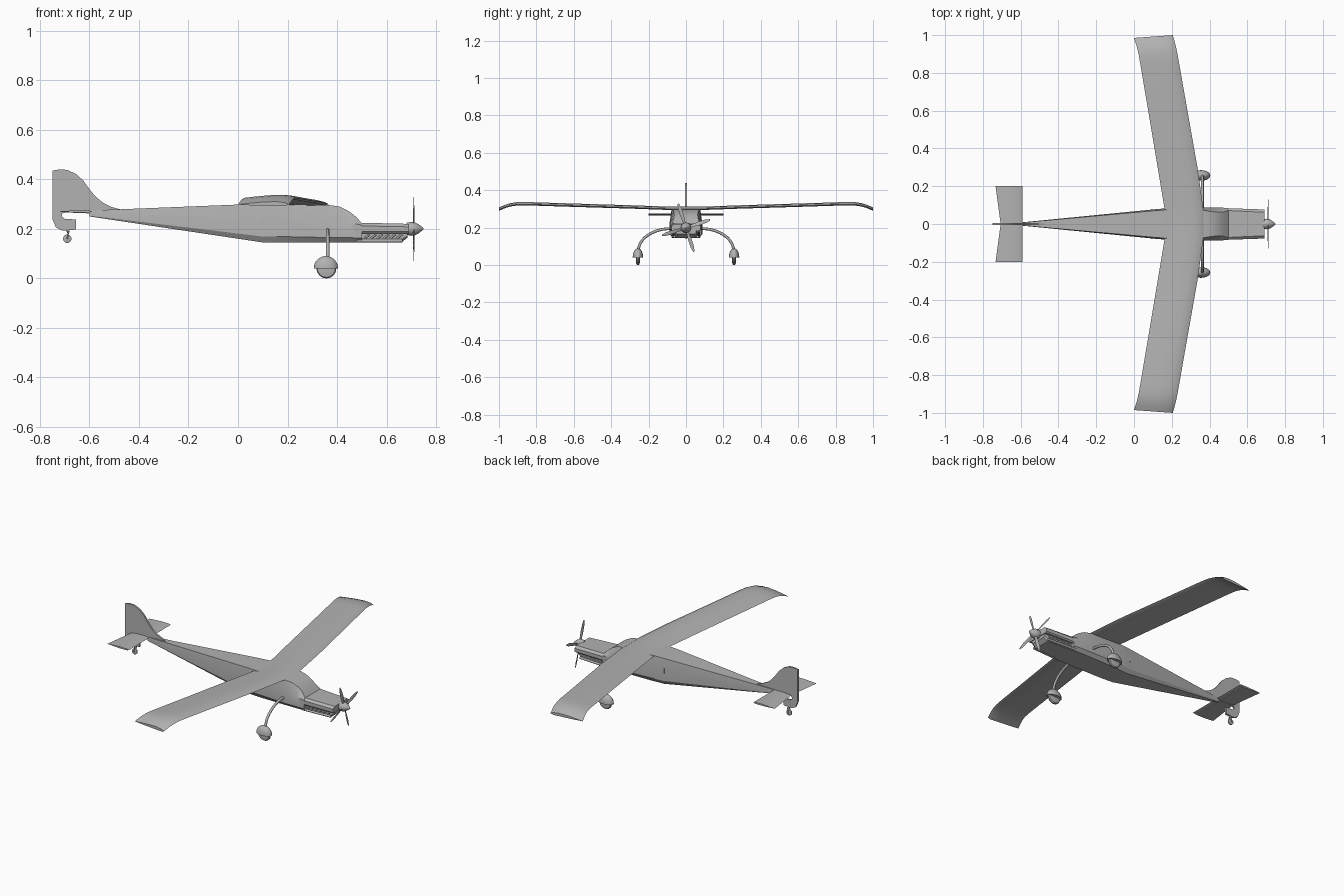
import bpy, bmesh, math
from mathutils import Matrix, Vector

cube = bpy.data.objects.get("Cube")
if cube:
    bpy.data.objects.remove(cube, do_unlink=True)

grey = bpy.data.materials.new("plain grey")
grey.use_nodes = True
COLOUR = (0.45, 0.45, 0.45, 1)
grey.diffuse_color = COLOUR
grey.node_tree.nodes["Principled BSDF"].inputs["Base Color"].default_value = COLOUR


def finish(bm, name, angle=30):
    bmesh.ops.recalc_face_normals(bm, faces=bm.faces)
    mesh = bpy.data.meshes.new(name)
    bm.to_mesh(mesh)
    bm.free()
    mesh.materials.append(grey)
    ob = bpy.data.objects.new(name, mesh)
    bpy.context.collection.objects.link(ob)
    bpy.ops.object.select_all(action='DESELECT')
    ob.select_set(True)
    bpy.context.view_layer.objects.active = ob
    bpy.ops.object.shade_smooth_by_angle(angle=math.radians(angle))
    return ob


def loft(name, rings, matrix=Matrix(), angle=30):
    """Skin a closed body through equal-length rings of points."""
    bm = bmesh.new()
    rows = [[bm.verts.new(matrix @ Vector(p)) for p in ring] for ring in rings]
    n = len(rows[0])
    for a, b in zip(rows, rows[1:]):
        for i in range(n):
            j = (i + 1) % n
            bm.faces.new((a[i], a[j], b[j], b[i]))
    bm.faces.new(rows[0])
    bm.faces.new(rows[-1])
    return finish(bm, name, angle)


def plate(name, outline, thickness):
    """Flat upright plate in the xz plane."""
    t = thickness / 2
    return loft(name, [[(x, y, z) for x, z in outline] for y in (-t, t)])


def body_ring(x, zb, zm, zt, wb, wm, wt):
    zc = zb + (zm - zb) * 0.25
    half = [(wb, zb), (wm, zc), (wm, zm), (wt, zt)]
    return [(x, y, z) for y, z in half] + [(x, -y, z) for y, z in reversed(half)]


def turned(name, profile, centre, axis='X', sides=24):
    """Revolved solid from (along, radius) pairs."""
    rings = []
    for along, r in profile:
        ring = []
        for k in range(sides):
            a = math.tau * k / sides
            u, v = r * math.cos(a), r * math.sin(a)
            ring.append((along, u, v) if axis == 'X' else (u, along, v))
        rings.append(ring)
    return loft(name, rings, Matrix.Translation(centre))


def tube(name, points, radius):
    curve = bpy.data.curves.new(name, 'CURVE')
    curve.dimensions = '3D'
    curve.bevel_depth = radius
    curve.bevel_resolution = 2
    curve.use_fill_caps = True
    spline = curve.splines.new('POLY')
    spline.points.add(len(points) - 1)
    for p, co in zip(spline.points, points):
        p.co = (*co, 1)
    curve.materials.append(grey)
    ob = bpy.data.objects.new(name, curve)
    bpy.context.collection.objects.link(ob)
    return ob


# Fuselage with tapering tail and sloping windscreen
loft("fuselage", [body_ring(*s) for s in (
    (-0.60, 0.25, 0.262, 0.274, 0.005, 0.008, 0.007),
    (0.10, 0.145, 0.24, 0.302, 0.062, 0.077, 0.07),
    (0.18, 0.145, 0.24, 0.304, 0.068, 0.084, 0.076),
    (0.36, 0.145, 0.225, 0.297, 0.07, 0.088, 0.074),
    (0.41, 0.145, 0.222, 0.29, 0.07, 0.088, 0.066),
    (0.45, 0.145, 0.222, 0.27, 0.07, 0.087, 0.062),
    (0.475, 0.145, 0.22, 0.25, 0.068, 0.086, 0.064),
    (0.50, 0.145, 0.215, 0.224, 0.066, 0.084, 0.074))], angle=25)

# Engine cowling: narrow core under a wider top cover
loft("cowling_core", [body_ring(*s) for s in (
    (0.48, 0.145, 0.19, 0.21, 0.062, 0.068, 0.068),
    (0.66, 0.145, 0.19, 0.21, 0.052, 0.06, 0.06),
    (0.685, 0.165, 0.19, 0.21, 0.045, 0.054, 0.054))])
loft("cowling_cover", [body_ring(*s) for s in (
    (0.48, 0.182, 0.212, 0.225, 0.078, 0.084, 0.072),
    (0.69, 0.182, 0.208, 0.22, 0.07, 0.077, 0.062))])

# Louvres and lower rails along the cowling, same on both sides
for side, s in (("front", -1), ("back", 1)):
    tube(f"{side}_cowling_rail", [(0.48, s * 0.072, 0.152), (0.665, s * 0.062, 0.152)], 0.007)
    for i in range(6):
        x = 0.51 + i * 0.026
        y = 0.07 - i * 0.0015
        tube(f"{side}_louvre_{i + 1}",
             [(x, s * y, 0.16), (x + 0.022, s * y, 0.178)], 0.004)
    # Door handle on the rear cabin side
    loft(f"{side}_door_handle", [
        [(x, s * y, z) for x, z in ((0.092, 0.215), (0.098, 0.215), (0.098, 0.245), (0.092, 0.245))]
        for y in (0.07, 0.08)])

# Swept-forward wing with drooping tips
STATIONS = (  # span, trailing x, leading x, height
    (0.0, 0.162, 0.367, 0.300), (0.08, 0.162, 0.367, 0.300),
    (0.30, 0.125, 0.336, 0.308), (0.60, 0.075, 0.283, 0.317),
    (0.85, 0.033, 0.239, 0.325), (0.90, 0.024, 0.23, 0.325),
    (0.94, 0.016, 0.222, 0.319), (0.97, 0.008, 0.214, 0.310),
    (1.0, 0.0, 0.205, 0.298))
TOP = ((0.0, 0.0), (0.25, 0.006), (0.5, 0.0105), (0.75, 0.012), (0.92, 0.008), (1.0, 0.0))
BOTTOM = ((0.92, -0.006), (0.6, -0.005), (0.25, -0.003))


def wing_ring(s, span, back, front, z):
    skew = 0.015 * max(0, span - 0.9) / 0.1
    return [(back + (front - back) * c, s * (span - skew * (1 - c)), z + h)
            for c, h in TOP + BOTTOM]


loft("wing", [wing_ring(-1, *st) for st in reversed(STATIONS)]
     + [wing_ring(1, *st) for st in STATIONS[1:]], angle=40)

# Tailplane
def tail_ring(y):
    back = -0.706 - 0.027 * abs(y) / 0.2
    return [(back, y, 0.27), (-0.65, y, 0.275), (-0.60, y, 0.274),
            (-0.59, y, 0.27), (-0.60, y, 0.266), (-0.65, y, 0.265)]


loft("tailplane", [tail_ring(y) for y in (-0.2, 0, 0.2)])

# Fin and rudder in one outline, with the notch under the tailplane
plate("fin_and_rudder", (
    (-0.75, 0.435), (-0.72, 0.44), (-0.69, 0.438), (-0.655, 0.422),
    (-0.625, 0.395), (-0.60, 0.36), (-0.575, 0.33), (-0.545, 0.305),
    (-0.51, 0.288), (-0.47, 0.277), (-0.59, 0.262), (-0.695, 0.266),
    (-0.71, 0.262), (-0.712, 0.25), (-0.70, 0.24), (-0.655, 0.238),
    (-0.655, 0.197), (-0.71, 0.193), (-0.735, 0.205), (-0.75, 0.24)), 0.011)

# Tail wheel and its fork
tube("tail_wheel_strut", [(-0.69, 0, 0.2), (-0.685, 0, 0.185)], 0.006)
for side, s in (("front", -1), ("back", 1)):
    tube(f"{side}_tail_fork", [(-0.685, s * 0.009, 0.19), (-0.69, s * 0.009, 0.16)], 0.003)
turned("tail_wheel", [(-0.006, 0.012), (-0.004, 0.017), (0.004, 0.017), (0.006, 0.012)],
       (-0.69, 0, 0.16), 'Y')

# Main landing gear: curved legs, wheels and half-dome fairings
GEAR_X, GEAR_Y = 0.362, 0.257
for side, s in (("front", -1), ("back", 1)):
    arc = [math.pi / 2 * i / 12 for i in range(13)]
    tube(f"{side}_landing_leg", [(GEAR_X, s * 0.04, 0.195)] + [
        (GEAR_X, s * (0.08 + 0.175 * math.sin(a)), 0.075 + 0.12 * math.cos(a))
        for a in arc], 0.0075)
    turned(f"{side}_wheel",
           [(-0.010, 0.028), (-0.008, 0.036), (-0.003, 0.04),
            (0.003, 0.04), (0.008, 0.036), (0.010, 0.028)],
           (0.357, s * GEAR_Y, 0.04), 'Y', 32)
    bm = bmesh.new()
    bmesh.ops.create_uvsphere(bm, u_segments=24, v_segments=16, radius=1)
    cut = bmesh.ops.bisect_plane(bm, geom=bm.verts[:] + bm.edges[:] + bm.faces[:],
                                 plane_co=(0, 0, 0), plane_no=(0, 0, -1), clear_outer=True)
    edges = [e for e in cut["geom_cut"] if isinstance(e, bmesh.types.BMEdge)]
    bmesh.ops.contextual_create(bm, geom=edges)
    bm.transform(Matrix.Translation((0.355, s * GEAR_Y, 0.04))
                 @ Matrix.Diagonal((0.049, 0.028, 0.05, 1)))
    finish(bm, f"{side}_wheel_fairing")

# Spinner and four-bladed propeller
HUB = (0.70, 0, 0.2)
turned("spinner", [(-0.02, 0.024), (0.0, 0.028), (0.015, 0.026),
                   (0.03, 0.018), (0.043, 0.008), (0.05, 0.001)], HUB)
for k in range(4):
    rings = []
    for r, chord, twist in ((0.0, 0.008, 60), (0.03, 0.010, 50), (0.07, 0.012, 35),
                            (0.11, 0.010, 22), (0.135, 0.004, 18)):
        t = math.radians(twist)
        flat = [(-chord, 0), (0, 0.0025), (chord, 0), (0, -0.0025)]
        rings.append([(0.4 * (u * math.sin(t) + v * math.cos(t)),
                       u * math.cos(t) - v * math.sin(t), r) for u, v in flat])
    turn = Matrix.Rotation(math.radians(18 + 90 * k), 4, 'X')
    loft(f"propeller_blade_{k + 1}", rings, Matrix.Translation((0.71, 0, 0.2)) @ turn)
